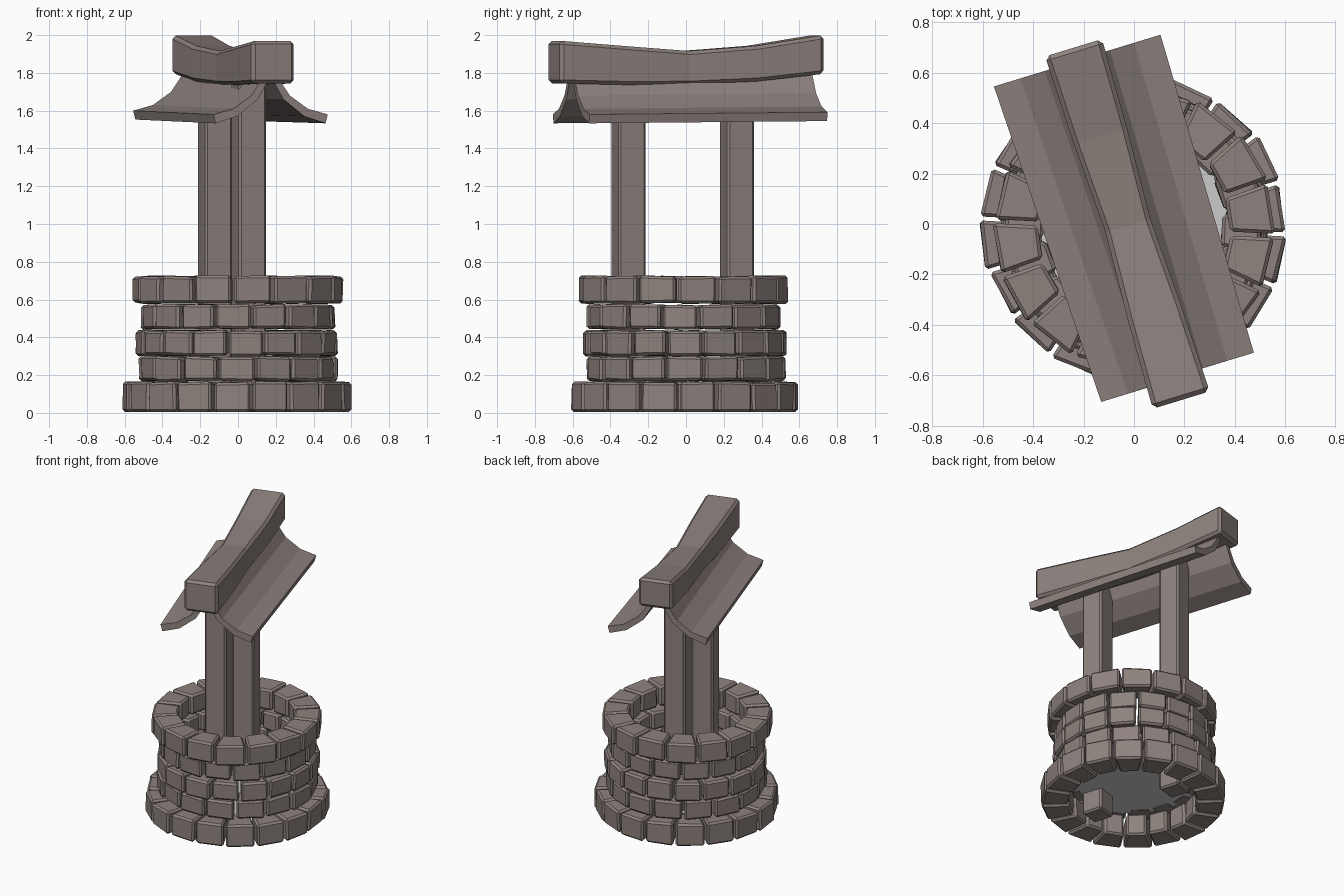
import bpy, bmesh, random
from math import sin, cos, pi, radians
from mathutils import Vector

if "Cube" in bpy.data.objects:
    bpy.data.objects.remove(bpy.data.objects["Cube"])

random.seed(4)
ANG = radians(17)                                  # roof and posts are turned about z
U = Vector((cos(ANG), sin(ANG), 0))                # across the roof
V = Vector((-sin(ANG), cos(ANG), 0))               # along the ridge

stone = bpy.data.materials.new("stone")
stone.diffuse_color = (0.27, 0.225, 0.21, 1)
stone.use_nodes = True
stone.node_tree.nodes["Principled BSDF"].inputs["Base Color"].default_value = stone.diffuse_color


def loft(bm, sections):
    """Skin a run of equal closed sections and cap both ends."""
    rows = [[bm.verts.new(p) for p in s] for s in sections]
    n = len(rows[0])
    for a, b in zip(rows, rows[1:]):
        for i in range(n):
            j = (i + 1) % n
            bm.faces.new((a[i], a[j], b[j], b[i]))
    bm.faces.new(rows[0][::-1])
    bm.faces.new(rows[-1])


def finish(name, bm, bevel=0.0, mat=stone):
    bmesh.ops.recalc_face_normals(bm, faces=bm.faces)
    me = bpy.data.meshes.new(name)
    bm.to_mesh(me)
    bm.free()
    ob = bpy.data.objects.new(name, me)
    bpy.context.collection.objects.link(ob)
    if mat:
        me.materials.append(mat)
    if bevel:
        m = ob.modifiers.new("bevel", 'BEVEL')
        m.width, m.segments, m.limit_method = bevel, 1, 'ANGLE'
    return ob


def box(bm, c, w, z0, z1):
    """Square column aligned with the roof."""
    sec = [c + U * (sx * w) + V * (sy * w) for sx, sy in ((-1, -1), (1, -1), (1, 1), (-1, 1))]
    loft(bm, [[p + Vector((0, 0, z)) for p in sec] for z in (z0, z1)])


def stone_ring(name, n, z0, z1, ri, ro, phase, cy):
    """Course of separate, slightly uneven wedge stones."""
    bm = bmesh.new()
    j = lambda s: random.uniform(-s, s)
    step = 2 * pi / n
    for k in range(n):
        a0 = radians(phase) + k * step - pi / 2
        gap = 0.008
        dr = j(0.008)
        ends = []
        for a, s in ((a0, 1), (a0 + step, -1)):
            t = Vector((-sin(a), cos(a), 0)) * gap * s
            d = Vector((cos(a), sin(a), 0))
            sec = []
            for r, z in ((ri, z0), (ro, z0), (ro, z1), (ri, z1)):
                p = d * (r + dr + j(0.005)) + t
                sec.append(p + Vector((0, cy, z + (j(0.005) if z > 0.02 else 0))))
            ends.append(sec)
        loft(bm, ends)
    finish(name, bm, 0.013)


# stone courses, bottom to top
stone_ring("base_stones", 18, 0.005, 0.163, 0.42, 0.605, -13, -0.01)
stone_ring("wall_stones_1", 16, 0.168, 0.297, 0.37, 0.532, -12, 0)
stone_ring("wall_stones_2", 17, 0.303, 0.436, 0.375, 0.537, -6, 0)
stone_ring("wall_stones_3", 16, 0.444, 0.572, 0.36, 0.518, -14, -0.008)
stone_ring("rim_stones", 16, 0.58, 0.724, 0.385, 0.56, -3, -0.018)

# water disc
bm = bmesh.new()
bmesh.ops.create_circle(bm, cap_ends=True, segments=24, radius=0.43)
for v in bm.verts:
    v.co.z = 0.17
finish("water", bm, mat=None)

# posts
for name, c in (("front_post", (0.057, -0.305, 0)), ("back_post", (-0.122, 0.27, 0))):
    bm = bmesh.new()
    box(bm, Vector(c), 0.075, 0.02, 1.78)
    finish(name, bm, 0.012)

# sagging ridge beam: position along, half width, bottom, top
bm = bmesh.new()
sections = []
for v, w, z0, z1 in ((-0.722, 0.118, 1.745, 1.97), (-0.37, 0.11, 1.737, 1.943),
                     (0.0, 0.093, 1.738, 1.916), (0.37, 0.11, 1.755, 1.943),
                     (0.738, 0.118, 1.795, 2.0)):
    sections.append([V * v + U * (s * w - 0.025) + Vector((0, 0, z))
                     for s, z in ((-1, z0), (1, z0), (1, z1), (-1, z1))])
loft(bm, sections)
finish("ridge_beam", bm, 0.018)

# curved roof panels: inward distance and height of the top surface
curve = ((0.0, 1.58), (0.11, 1.61), (0.21, 1.68), (0.285, 1.79))
under = ((0.32, 1.79), (0.245, 1.66), (0.13, 1.57), (0.012, 1.533))
for name, front, back, side in (("left_roof", (-0.13, -0.705, 0), (-0.555, 0.545, 0.02), 1),
                                ("right_roof", (0.475, -0.51, 0), (0.105, 0.75, 0.012), -1)):
    bm = bmesh.new()
    loft(bm, [[Vector(e) + U * (side * d) + Vector((0, 0, z)) for d, z in curve + under]
              for e in (front, back)])
    # split the concave end caps into clean quads
    caps = [f for f in bm.faces if len(f.verts) == 8]
    for f in caps:
        vs = list(f.verts)
        idx = {v.index: v for v in vs}
    bm.verts.ensure_lookup_table()
    bmesh.ops.delete(bm, geom=caps, context='FACES_ONLY')
    for o in (0, 8):
        for i in range(3):
            bm.faces.new([bm.verts[o + q] for q in (i, i + 1, 6 - i, 7 - i)])
    finish(name, bm)
